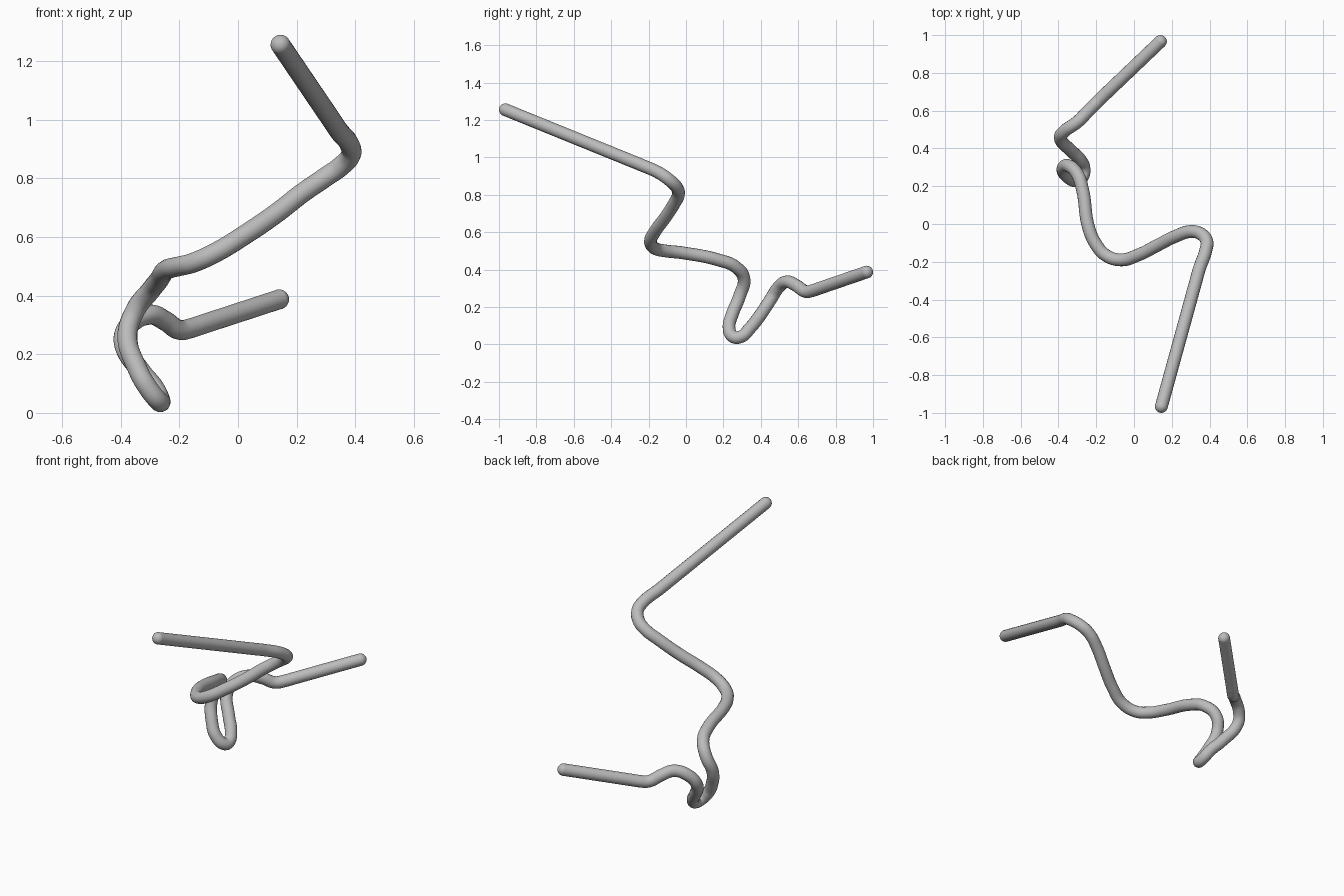
import bpy
from mathutils import Vector

cube = bpy.data.objects.get("Cube")
if cube:
    bpy.data.objects.remove(cube, do_unlink=True)

RADIUS = 0.034

grey = bpy.data.materials.new("plain_grey")
grey.use_nodes = True
colour = (0.5, 0.5, 0.5, 1)
grey.diffuse_color = colour
grey.node_tree.nodes["Principled BSDF"].inputs["Base Color"].default_value = colour

# Centre line of the bent tube, from the high end to the low end
bends = [
    (.345, -.24, .96), (.38, -.14, .915), (.385, -.09, .88), (.35, -.05, .84),
    (.30, -.04, .805), (.22, -.065, .75), (.13, -.11, .68), (.02, -.165, .605),
    (-.07, -.19, .55), (-.15, -.165, .513), (-.20, -.11, .50), (-.24, -.02, .49),
    (-.272, .18, .45), (-.30, .265, .415), (-.35, .31, .35), (-.377, .287, .26),
    (-.345, .245, .155), (-.31, .23, .09), (-.27, .255, .04), (-.265, .295, .042),
    (-.285, .34, .085), (-.33, .385, .14), (-.39, .455, .245), (-.37, .49, .30),
    (-.30, .54, .335), (-.25, .59, .315), (-.20, .64, .283), (-.16, .68, .289),
]
bends = [Vector(p) for p in bends]
start, end = Vector((.145, -.966, 1.255)), Vector((.14, .966, .387))
# Extra points keep the two end runs straight
path = [start, start.lerp(bends[0], .9), *bends, bends[-1].lerp(end, .1), end]

# Tube swept along the centre line
curve = bpy.data.curves.new("bent_tube", "CURVE")
curve.dimensions = "3D"
curve.bevel_depth = RADIUS
curve.bevel_resolution = 6
curve.resolution_u = 8
spline = curve.splines.new("BEZIER")
spline.bezier_points.add(len(path) - 1)
for point, co in zip(spline.bezier_points, path):
    point.co = co
    point.handle_left_type = point.handle_right_type = "AUTO"
for i in (0, -1):
    point = spline.bezier_points[i]
    point.handle_left_type = point.handle_right_type = "VECTOR"
curve.materials.append(grey)
tube = bpy.data.objects.new("bent_tube", curve)
bpy.context.collection.objects.link(tube)

# Rounded caps at both ends
for name, co in (("upper_end_cap", start), ("lower_end_cap", end)):
    bpy.ops.mesh.primitive_uv_sphere_add(segments=24, ring_count=12, radius=RADIUS, location=co)
    cap = bpy.context.object
    cap.name = name
    cap.data.materials.append(grey)
    bpy.ops.object.shade_smooth()
